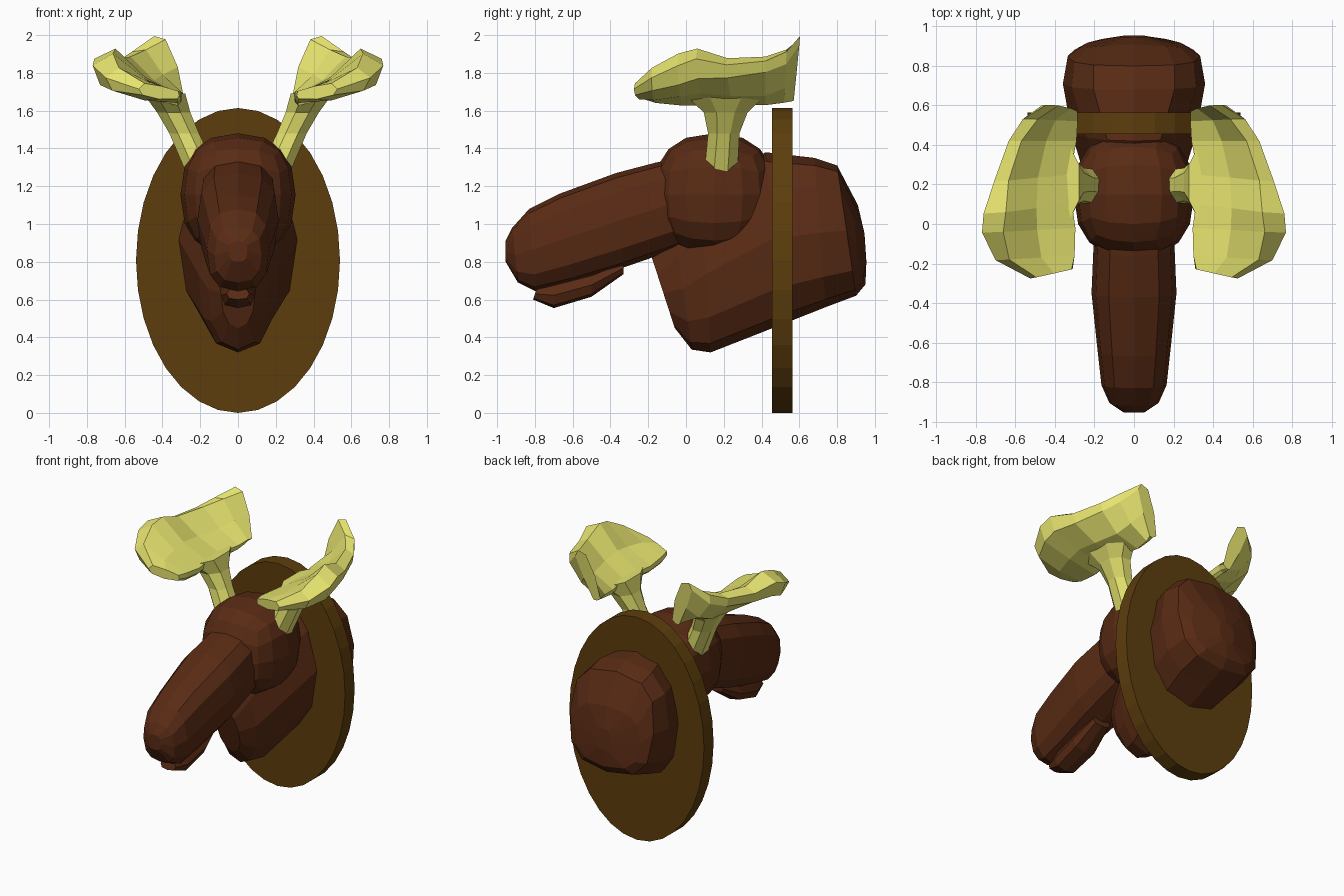
import bpy, bmesh, math
from mathutils import Vector, Matrix

if "Cube" in bpy.data.objects:
    bpy.data.objects.remove(bpy.data.objects["Cube"])


def material(name, rgb):
    m = bpy.data.materials.new(name)
    m.diffuse_color = (*rgb, 1)
    m.use_nodes = True
    m.node_tree.nodes["Principled BSDF"].inputs["Base Color"].default_value = m.diffuse_color
    return m


FUR = material("fur", (0.10, 0.024, 0.007))
WOOD = material("wood", (0.11, 0.048, 0.004))
HORN = material("horn", (0.80, 0.78, 0.16))


def finish(name, bm, mat):
    bmesh.ops.recalc_face_normals(bm, faces=bm.faces[:])
    me = bpy.data.meshes.new(name)
    bm.to_mesh(me)
    bm.free()
    me.materials.append(mat)
    ob = bpy.data.objects.new(name, me)
    bpy.context.collection.objects.link(ob)
    return ob


def loft(name, rings, mat):
    """Skin a list of equal-length closed rings and cap both ends."""
    bm = bmesh.new()
    loops = [[bm.verts.new(p) for p in ring] for ring in rings]
    n = len(loops[0])
    for a, b in zip(loops, loops[1:]):
        for i in range(n):
            j = (i + 1) % n
            bm.faces.new((a[i], a[j], b[j], b[i]))
    for end in (loops[0], loops[-1]):
        mid = bm.verts.new(sum((v.co for v in end), Vector()) / n)
        for i in range(n):
            bm.faces.new((end[i], end[(i + 1) % n], mid))
    return finish(name, bm, mat)


def body_ring(by, bz, ty, tz, hw, e=0.75, taper=0.0, n=12):
    """Rounded section through a bottom and a top point on the centre line."""
    bottom, top = Vector((0, by, bz)), Vector((0, ty, tz))
    c, u = (bottom + top) / 2, (top - bottom) / 2
    ring = []
    for k in range(n):
        a = math.tau * k / n
        s, t = math.sin(a), math.cos(a)
        p = c + u * math.copysign(abs(t) ** e, t)
        w = hw * (1 - taper * max(t, 0))
        p.x = w * math.copysign(abs(s) ** e, s) if abs(s) > 1e-6 else 0
        ring.append(p)
    return ring


# Oval wall plaque
bm = bmesh.new()
bmesh.ops.create_cone(bm, cap_ends=True, segments=32, radius1=1, radius2=1, depth=1)
bm.transform(Matrix.Translation((0, 0.51, 0.807)) @ Matrix.Diagonal((0.54, 0.11, 0.807, 1))
             @ Matrix.Rotation(math.pi / 2, 4, 'X'))
finish("plaque", bm, WOOD)

# Neck: narrow wedge in front, widening through the plaque to a domed back end
neck = [body_ring(*r) for r in (
    (-0.06, 0.45, -0.18, 0.82, 0.09, 0.9, 0.2),
    (0.03, 0.335, -0.06, 0.98, 0.16, 0.9, 0.3),
    (0.13, 0.32, 0.08, 1.15, 0.21, 0.85, 0.4),
    (0.50, 0.465, 0.42, 1.38, 0.315, 0.8, 0.3),
    (0.74, 0.56, 0.68, 1.35, 0.36, 0.75, 0.05),
    (0.90, 0.62, 0.80, 1.31, 0.335, 0.7, 0.0),
    (0.95, 0.68, 0.91, 1.10, 0.26, 0.7, 0.0),
    (0.955, 0.80, 0.945, 0.95, 0.06, 0.7, 0.0))]
for p in neck[-2]:
    p.y -= 0.03 * (p.x / 0.26) ** 2
loft("neck", neck, FUR)

# Skull: a subdivided cube rounded into a slightly boxy ball
bm = bmesh.new()
bmesh.ops.create_cube(bm, size=2)
bmesh.ops.subdivide_edges(bm, edges=bm.edges[:], cuts=3, use_grid_fill=True)
for v in bm.verts:
    d = v.co / sum(abs(c) ** 2.35 for c in v.co) ** (1 / 2.35)
    v.co = Vector((d.x * 0.305, d.y * 0.325, d.z * 0.325)) + Vector((0, 0.15, 1.155))
finish("skull", bm, FUR)

# Muzzle and lower jaw
loft("muzzle", [body_ring(*r) for r in (
    (0.02, 0.90, 0.02, 1.36, 0.20),
    (-0.07, 0.86, -0.16, 1.325, 0.205),
    (-0.33, 0.77, -0.37, 1.27, 0.215),
    (-0.60, 0.69, -0.67, 1.16, 0.185),
    (-0.80, 0.645, -0.83, 1.08, 0.165),
    (-0.89, 0.69, -0.92, 0.98, 0.125),
    (-0.955, 0.80, -0.955, 0.91, 0.05))], FUR)
loft("jaw", [body_ring(*r, n=8) for r in (
    (-0.81, 0.60, -0.79, 0.66, 0.06),
    (-0.70, 0.555, -0.70, 0.69, 0.09),
    (-0.50, 0.615, -0.50, 0.74, 0.10),
    (-0.33, 0.735, -0.33, 0.80, 0.07))], FUR)


def palm_ring(px, py, pz, qx, qy, qz, t, sag):
    """Plate section from inner edge P to outer edge Q, thicker at the rim."""
    p, q = Vector((px, py, pz)), Vector((qx, qy, qz))
    d = (q - p).normalized()
    n = Vector((-d.z, 0, d.x)).normalized()
    m = (p + q) / 2 - n * sag
    k = min(t, 0.05)
    return [p - n * k * 0.5, m - n * k, q - n * t * 0.8, q + d * t * 0.75,
            q + n * t, m + n * k, p + n * k * 0.7, p - d * 0.01]


def stem_ring(x, y, z, rx, ry, n=8):
    return [Vector((x + rx * math.cos(math.tau * (k + .5) / n),
                    y + ry * math.sin(math.tau * (k + .5) / n), z)) for k in range(n)]


# Antlers: flared stem plus broad cupped palm, mirrored
palm = [palm_ring(*r) for r in (
    (0.32, -0.23, 1.68, 0.50, -0.27, 1.71, 0.035, 0.0),
    (0.31, -0.16, 1.665, 0.65, -0.18, 1.76, 0.07, 0.01),
    (0.31, -0.02, 1.65, 0.70, -0.04, 1.81, 0.10, 0.01),
    (0.33, 0.10, 1.65, 0.695, 0.06, 1.84, 0.10, 0.01),
    (0.34, 0.25, 1.65, 0.665, 0.22, 1.82, 0.065, 0.015),
    (0.31, 0.42, 1.65, 0.60, 0.42, 1.84, 0.055, 0.03),
    (0.31, 0.52, 1.66, 0.53, 0.53, 1.88, 0.06, 0.02),
    (0.32, 0.57, 1.66, 0.43, 0.60, 1.96, 0.05, -0.01))]
stem = [stem_ring(*r) for r in (
    (0.195, 0.185, 1.28, 0.09, 0.095),
    (0.285, 0.20, 1.48, 0.085, 0.09),
    (0.34, 0.21, 1.59, 0.095, 0.125),
    (0.39, 0.21, 1.69, 0.12, 0.24))]
for side, s in (("right", 1), ("left", -1)):
    for part, rings in (("palm", palm), ("stem", stem)):
        loft(f"antler_{part}_{side}",
             [[Vector((p.x * s, p.y, p.z)) for p in r] for r in rings], HORN)
